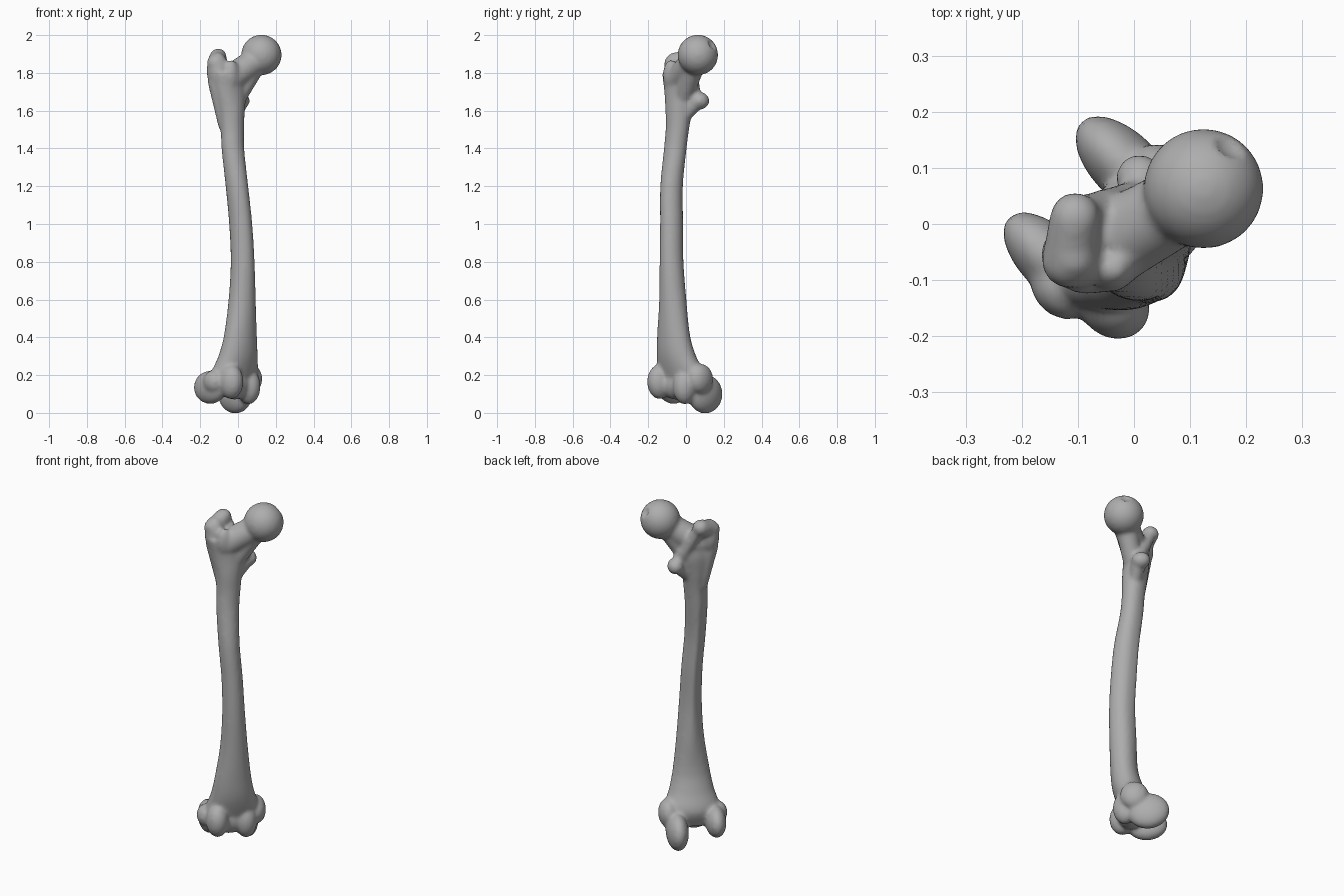
import bpy, bmesh, math
from mathutils import Matrix, Vector

cube = bpy.data.objects.get("Cube")
if cube:
    bpy.data.objects.remove(cube)

# The joint axis runs at 45 degrees to the world axes
TURN = Matrix.Rotation(math.pi / 4, 4, 'Z')
bm = bmesh.new()


def blob(loc, radii):
    """Ellipsoid whose radii follow the turned joint axes."""
    m = Matrix.Translation(loc) @ TURN @ Matrix.Diagonal((*radii, 1))
    bmesh.ops.create_icosphere(bm, subdivisions=4, radius=1, matrix=m)


def limb(a, b, ra, rb):
    """Tapered bar with round ends, made by pulling a ball apart."""
    a, b = Vector(a), Vector(b)
    axis = (b - a).normalized()
    for v in bmesh.ops.create_icosphere(bm, subdivisions=4, radius=1)["verts"]:
        v.co = b + v.co * rb if v.co.dot(axis) > 0 else a + v.co * ra


def spline(rows, steps=5):
    """Smooth the list of cross-sections along the height."""
    out = []
    for i in range(len(rows) - 1):
        p0, p1, p2 = rows[max(i - 1, 0)], rows[i], rows[i + 1]
        p3 = rows[min(i + 2, len(rows) - 1)]
        h = p2[0] - p1[0]
        for k in range(steps):
            t = k / steps
            row = []
            for a, b, c, d in zip(p0, p1, p2, p3):
                m1 = (c - a) / (p2[0] - p0[0]) * h
                m2 = (d - b) / (p3[0] - p1[0]) * h
                row.append((2*t**3 - 3*t*t + 1) * b + (t**3 - 2*t*t + t) * m1
                           + (3*t*t - 2*t**3) * c + (t**3 - t*t) * m2)
            out.append(row)
    return out + [rows[-1]]


# Shaft: height, x, y, sideways radius, front-to-back radius
sections = [
    (0.11, -0.03, -0.03, 0.13, 0.06), (0.2, -0.02, -0.025, 0.15, 0.09),
    (0.3, 0.0, -0.05, 0.12, 0.085), (0.4, 0.012, -0.065, 0.1, 0.075),
    (0.6, 0.022, -0.07, 0.074, 0.07), (0.8, 0.025, -0.077, 0.061, 0.065),
    (1.0, 0.015, -0.077, 0.057, 0.064), (1.2, -0.005, -0.077, 0.057, 0.062),
    (1.4, -0.027, -0.057, 0.062, 0.058), (1.5, -0.03, -0.046, 0.065, 0.059),
    (1.6, -0.035, -0.038, 0.075, 0.067), (1.7, -0.04, -0.03, 0.098, 0.07),
    (1.8, -0.045, -0.04, 0.105, 0.065),
]
SIDES = 32
rings = []
for z, x, y, rs, rp in spline(sections):
    # Rear ridge fades out toward both ends
    ridge = 0.014 * max(0, 1 - ((z - 1.05) / 0.6) ** 2)
    ring = []
    for i in range(SIDES):
        a = math.tau * i / SIDES
        bump = ridge * max(0, math.sin(a)) ** 10
        p = TURN @ Vector((rs * math.cos(a), (rp + bump) * math.sin(a), 0))
        ring.append(bm.verts.new(p + Vector((x, y, z))))
    rings.append(ring)
for lo, hi in zip(rings, rings[1:]):
    for i in range(SIDES):
        j = (i + 1) % SIDES
        bm.faces.new((lo[i], lo[j], hi[j], hi[i]))
bm.faces.new(rings[0][::-1])
bm.faces.new(rings[-1])

# Ball head and neck
HEAD, R = Vector((0.124, 0.063, 1.895)), 0.107
blob(HEAD, (R, R, R))
limb((-0.04, -0.035, 1.77), (0.11, 0.05, 1.875), 0.075, 0.068)
limb((0.0, -0.01, 1.68), (0.085, 0.04, 1.84), 0.05, 0.06)

# Greater trochanter with its hooked crest
blob((-0.108, -0.06, 1.81), (0.055, 0.06, 0.1))
limb((-0.115, -0.065, 1.85), (-0.105, 0.012, 1.885), 0.05, 0.045)
blob((-0.035, -0.08, 1.79), (0.045, 0.038, 0.08))
limb((-0.12, -0.06, 1.75), (-0.08, -0.045, 1.52), 0.04, 0.025)

# Lesser trochanter and the crest joining the two
blob((0.015, 0.077, 1.652), (0.044, 0.05, 0.045))
limb((0.015, 0.06, 1.65), (-0.01, 0.0, 1.58), 0.042, 0.035)
limb((0.01, 0.045, 1.68), (-0.09, 0.02, 1.86), 0.035, 0.032)

# Condyles, their front ridges, the channel between and the side bumps
for loc, radii in (
    ((0.062, 0.082, 0.1), (0.06, 0.114, 0.104)),
    ((-0.15, 0.058, 0.135), (0.056, 0.109, 0.088)),
    ((-0.125, -0.073, 0.165), (0.061, 0.07, 0.092)),
    ((0.035, -0.045, 0.14), (0.06, 0.065, 0.095)),
    ((-0.05, -0.025, 0.15), (0.09, 0.07, 0.08)),
    ((0.1, 0.01, 0.18), (0.052, 0.076, 0.08)),
    ((-0.175, 0.01, 0.165), (0.047, 0.06, 0.06)),
):
    blob(TURN @ Vector(loc), radii)

mesh = bpy.data.meshes.new("thigh_bone")
bm.to_mesh(mesh)
bm.free()
bone = bpy.data.objects.new("thigh_bone", mesh)
bpy.context.collection.objects.link(bone)

# Fuse everything into one skin and soften the joins
fuse = bone.modifiers.new("fuse", 'REMESH')
fuse.mode = 'VOXEL'
fuse.voxel_size = 0.01
soft = bone.modifiers.new("soften", 'SMOOTH')
soft.factor = 0.5
soft.iterations = 8
graph = bpy.context.evaluated_depsgraph_get()
skin = bpy.data.meshes.new_from_object(bone.evaluated_get(graph))
bone.modifiers.clear()
bone.data = skin

# Small pit in the ball head
inward = -Vector((0.45, 0.72, 0.53)).normalized()
pit = HEAD - inward * R
for v in skin.vertices:
    d = (v.co - pit).length
    if d < 0.03:
        v.co += inward * 0.012 * (1 - (d / 0.03) ** 2)

# Bone colour
COLOUR = (0.42, 0.42, 0.42, 1)
grey = bpy.data.materials.new("bone_grey")
grey.use_nodes = True
grey.diffuse_color = COLOUR
grey.node_tree.nodes["Principled BSDF"].inputs["Base Color"].default_value = COLOUR
skin.materials.append(grey)
skin.polygons.foreach_set("use_smooth", [True] * len(skin.polygons))
skin.update()
